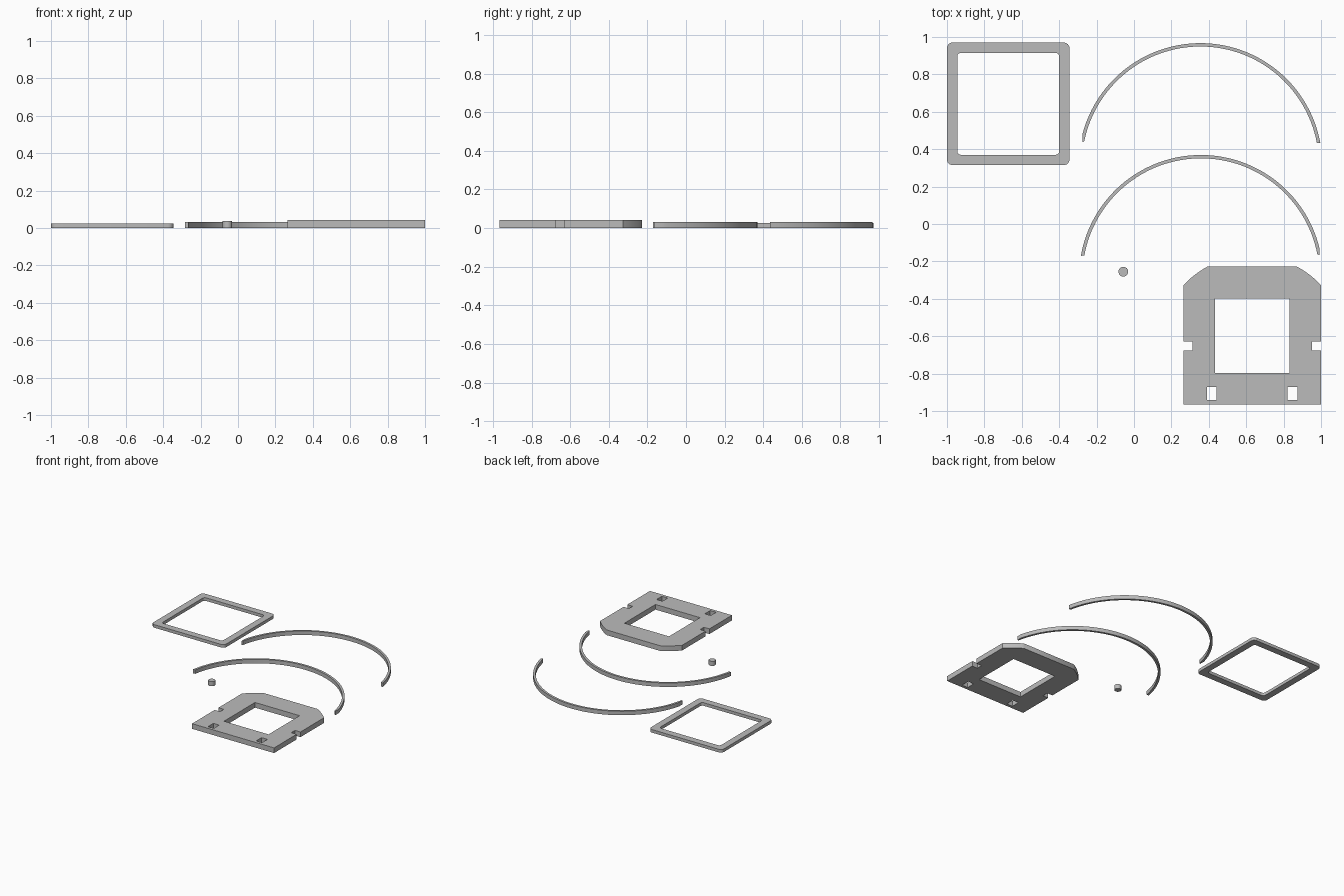
import bpy, bmesh, math

if "Cube" in bpy.data.objects:
    bpy.data.objects.remove(bpy.data.objects["Cube"])

grey = bpy.data.materials.new("plain grey")
grey.diffuse_color = (0.5, 0.5, 0.5, 1)
grey.use_nodes = True
grey.node_tree.nodes["Principled BSDF"].inputs["Base Color"].default_value = grey.diffuse_color


def arc(cx, cy, r, a0, a1, n):
    """Points on a circle, angles in degrees."""
    angles = [math.radians(a0 + (a1 - a0) * i / n) for i in range(n + 1)]
    return [(cx + r * math.cos(a), cy + r * math.sin(a)) for a in angles]


def rect(x0, x1, y0, y1):
    return [(x0, y0), (x1, y0), (x1, y1), (x0, y1)]


def round_rect(x0, x1, y0, y1, r, n=6):
    corners = [(x1 - r, y1 - r), (x0 + r, y1 - r), (x0 + r, y0 + r), (x1 - r, y0 + r)]
    return [p for i, (x, y) in enumerate(corners)
            for p in arc(x, y, r, 90 * i, 90 * i + 90, n)]


def slab(name, height, *loops):
    """Solid flat part standing on z = 0; the loops after the first are holes."""
    curve = bpy.data.curves.new(name + "_outline", 'CURVE')
    curve.dimensions = '2D'
    curve.fill_mode = 'BOTH'
    curve.extrude = height / 2
    for loop in loops:
        spline = curve.splines.new('POLY')
        spline.points.add(len(loop) - 1)
        for point, (x, y) in zip(spline.points, loop):
            point.co = (x, y, 0, 1)
        spline.use_cyclic_u = True
    temp = bpy.data.objects.new(name + "_outline", curve)
    bpy.context.collection.objects.link(temp)
    bpy.context.view_layer.update()
    deps = bpy.context.evaluated_depsgraph_get()
    mesh = bpy.data.meshes.new_from_object(temp.evaluated_get(deps))
    bpy.data.objects.remove(temp)

    bm = bmesh.new()
    bm.from_mesh(mesh)
    bmesh.ops.remove_doubles(bm, verts=bm.verts, dist=1e-5)
    bmesh.ops.translate(bm, verts=bm.verts, vec=(0, 0, height / 2))
    bmesh.ops.recalc_face_normals(bm, faces=bm.faces)
    bm.to_mesh(mesh)
    bm.free()
    mesh.name = name
    mesh.materials.clear()
    mesh.materials.append(grey)
    obj = bpy.data.objects.new(name, mesh)
    bpy.context.collection.objects.link(obj)
    bpy.ops.object.select_all(action='DESELECT')
    obj.select_set(True)
    bpy.context.view_layer.objects.active = obj
    bpy.ops.object.shade_smooth_by_angle(angle=math.radians(30))
    return obj


# Square frame with rounded corners
slab("square_frame", 0.025,
     round_rect(-1, -0.345, 0.315, 0.97, 0.03),
     round_rect(-0.945, -0.40, 0.37, 0.915, 0.02))

# Two thin hoops, each with one end cut to a taper
R, T = 0.652, 0.018
slab("upper_hoop", 0.032,
     arc(0.355, 0.315, R, 10.5, 165.3, 64) + arc(0.355, 0.315, R - T + 0.008, 169, 169, 1)[:1]
     + arc(0.355, 0.315, R - T, 168.5, 10.8, 64))
slab("lower_hoop", 0.032,
     arc(0.358, -0.283, R, 14, 170, 64) + arc(0.358, -0.283, R - T, 169.7, 11, 64)
     + arc(0.358, -0.283, R - T + 0.01, 10.5, 10.5, 1)[:1])

# Small round peg
slab("peg", 0.037, arc(-0.057, -0.255, 0.026, 0, 345, 23))

# Base plate: right half of the outline, then mirrored
CX = 0.632
half = [(0.368, -0.966), (0.368, -0.676), (0.319, -0.676), (0.319, -0.628), (0.368, -0.628)]
half += arc(0, -0.669, 0.502, 42.9, 61.5, 8)
half[-1] = (half[-1][0], -0.228)
outline = [(CX + x, y) for x, y in half] + [(CX - x, y) for x, y in reversed(half)]
slab("base_plate", 0.042, outline,
     rect(CX - 0.2, CX + 0.2, -0.797, -0.399),
     rect(CX - 0.243, CX - 0.19, -0.941, -0.872),
     rect(CX + 0.19, CX + 0.243, -0.941, -0.872))
